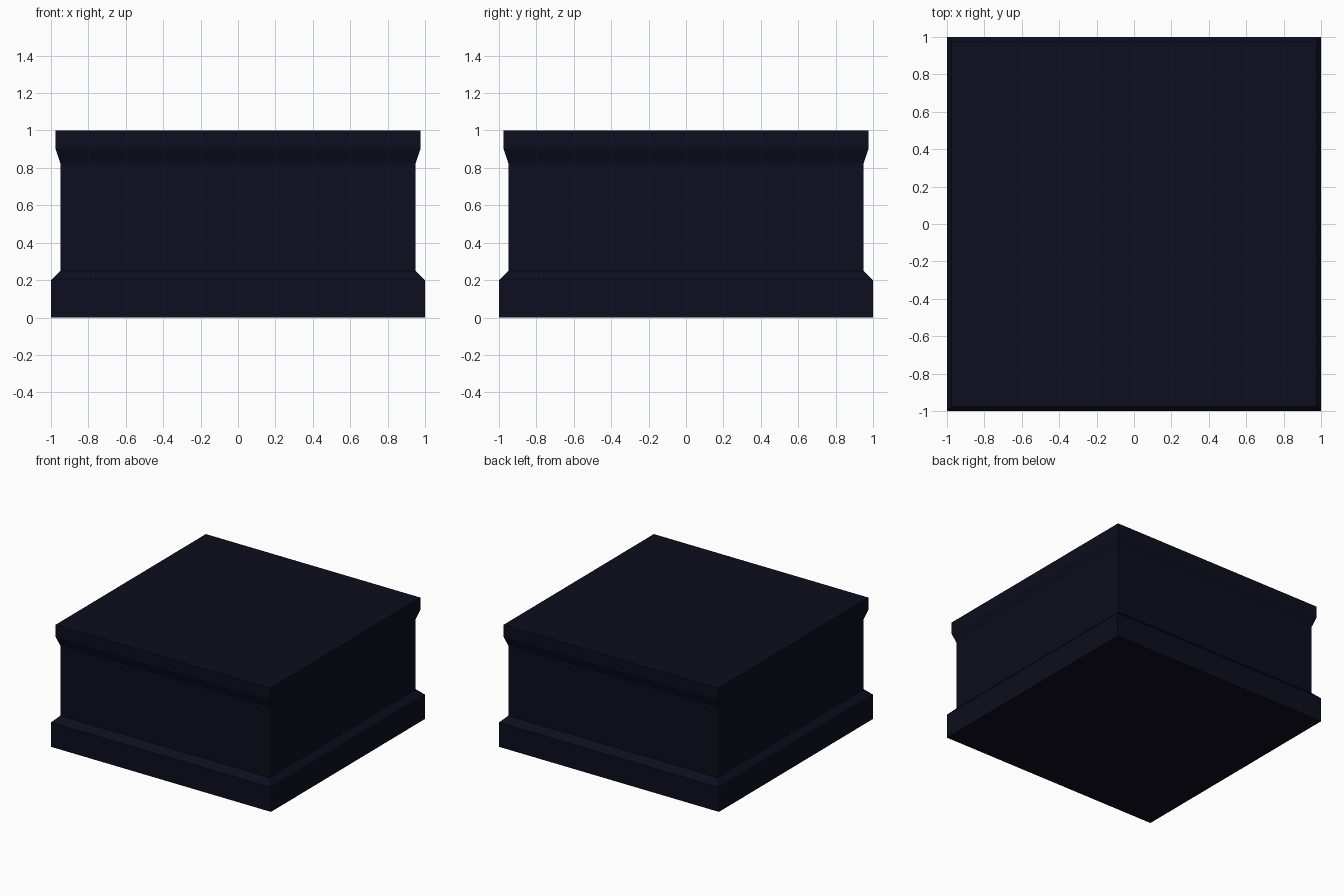
import bpy, bmesh

if "Cube" in bpy.data.objects:
    bpy.data.objects.remove(bpy.data.objects["Cube"])

# Single dark navy colour
navy = bpy.data.materials.new("dark navy")
navy.diffuse_color = (0.004, 0.004, 0.013, 1.0)
navy.use_nodes = True
navy.node_tree.nodes["Principled BSDF"].inputs["Base Color"].default_value = navy.diffuse_color

# Pedestal profile: (half width, height) from plinth to cap
profile = [(1.0, 0.0), (1.0, 0.2), (0.95, 0.25),
           (0.95, 0.825), (0.975, 0.9), (0.975, 1.0)]

bm = bmesh.new()
rings = [[bm.verts.new((sx * r, sy * r, z))
          for sx, sy in ((-1, -1), (1, -1), (1, 1), (-1, 1))]
         for r, z in profile]

# Side walls
for low, high in zip(rings, rings[1:]):
    for i in range(4):
        j = (i + 1) % 4
        bm.faces.new((low[i], low[j], high[j], high[i]))

# Bottom and top
bm.faces.new(rings[0][::-1])
bm.faces.new(rings[-1])

mesh = bpy.data.meshes.new("pedestal_block")
bm.to_mesh(mesh)
bm.free()
mesh.materials.append(navy)
bpy.context.collection.objects.link(bpy.data.objects.new("pedestal_block", mesh))
